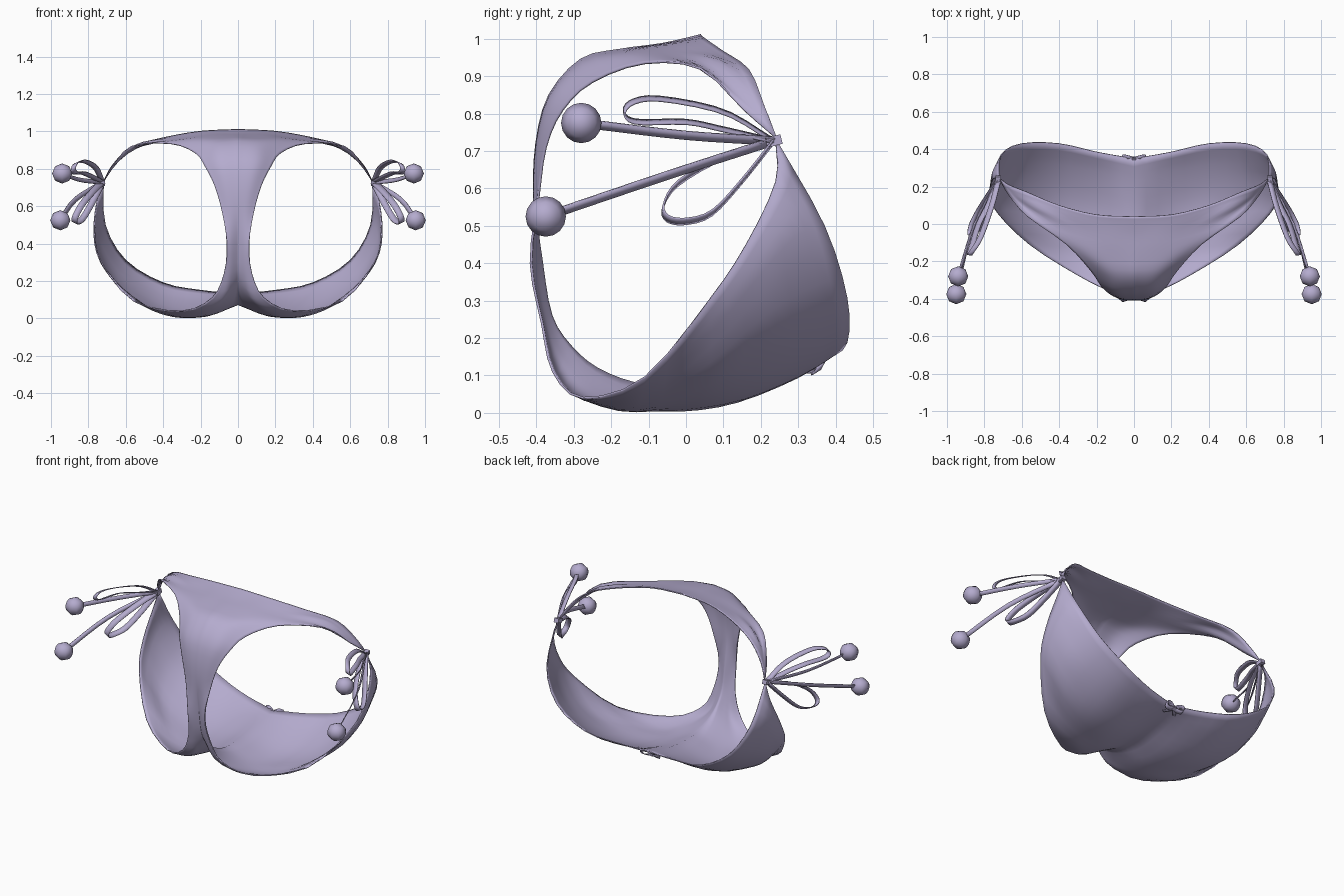
import bpy, bmesh, math
from mathutils import Vector, Matrix

if "Cube" in bpy.data.objects:
    bpy.data.objects.remove(bpy.data.objects["Cube"])

lilac = bpy.data.materials.new("lilac fabric")
lilac.diffuse_color = (0.46, 0.41, 0.62, 1)
lilac.use_nodes = True
lilac.node_tree.nodes["Principled BSDF"].inputs["Base Color"].default_value = lilac.diffuse_color


def spline(points, n):
    """Sample n + 1 points on a Catmull-Rom curve through the points."""
    p = [Vector(q) for q in points]
    p = [2 * p[0] - p[1]] + p + [2 * p[-1] - p[-2]]
    spans, out = len(p) - 3, []
    for k in range(n + 1):
        s = k / n * spans
        i = min(int(s), spans - 1)
        t = s - i
        a, b, c, d = p[i:i + 4]
        out.append(0.5 * (2 * b + (c - a) * t + (2 * a - 5 * b + 4 * c - d) * t ** 2
                          + (3 * b - a - 3 * c + d) * t ** 3))
    return out


def finish(name, bm, mirror=True, thickness=0.0, merge=False):
    bmesh.ops.recalc_face_normals(bm, faces=bm.faces[:])
    mesh = bpy.data.meshes.new(name)
    bm.to_mesh(mesh)
    bm.free()
    mesh.materials.append(lilac)
    ob = bpy.data.objects.new(name, mesh)
    bpy.context.collection.objects.link(ob)
    if mirror:
        m = ob.modifiers.new("mirror", 'MIRROR')
        m.use_mirror_merge = merge
    if thickness:
        s = ob.modifiers.new("thickness", 'SOLIDIFY')
        s.thickness, s.offset = thickness, 0
    bpy.ops.object.select_all(action='DESELECT')
    ob.select_set(True)
    bpy.context.view_layer.objects.active = ob
    bpy.ops.object.shade_smooth_by_angle(angle=math.radians(50))
    return ob


def grid(rows):
    bm = bmesh.new()
    v = [[bm.verts.new(p) for p in row] for row in rows]
    for r, s in zip(v, v[1:]):
        for j in range(len(r) - 1):
            bm.faces.new((r[j], r[j + 1], s[j + 1], s[j]))
    return bm


def ribbon(name, path, width, across, n=16, mirror=True):
    side = Vector(across).normalized() * width / 2
    finish(name, grid([(p - side, p + side) for p in spline(path, n)]), mirror, 0.005)


def block(name, centre, size, angle=0.0, mirror=True):
    bm = bmesh.new()
    m = (Matrix.Translation(centre) @ Matrix.Rotation(angle, 4, 'X')
         @ Matrix.Diagonal((*size, 1)))
    bmesh.ops.create_cube(bm, size=1, matrix=m)
    finish(name, bm, mirror)


# Fabric half: cross rows from centre line to leg edge, back waist first
back_rows = [
    [(0, .35, .13), (.2, .385, .15), (.4, .43, .19), (.6, .43, .31), (.71, .37, .5), (.72, .24, .73)],
    [(0, .22, .10), (.2, .28, .09), (.42, .32, .125), (.63, .32, .26), (.745, .29, .47), (.755, .24, .62)],
    [(0, .08, .08), (.2, .12, .03), (.42, .17, .06), (.64, .20, .20), (.745, .19, .36), (.77, .16, .45)],
    [(0, -.04, .075), (.19, -.02, .01), (.38, .02, .025), (.56, .06, .1), (.68, .07, .22), (.73, .06, .30)],
    [(0, -.14, .08), (.15, -.14, .02), (.29, -.13, .005), (.42, -.12, .03), (.56, -.11, .095)],
    [(0, -.24, .12), (.08, -.25, .07), (.15, -.26, .04), (.22, -.27, .035), (.3, -.275, .04)],
    [(0, -.31, .18), (.04, -.325, .14), (.08, -.34, .11), (.14, -.355, .11)],
]
# Crotch strip up to the front waist
front_rows = [
    [(0, -.36, .26), (.04, -.38, .25), (.075, -.385, .24)],
    [(0, -.385, .4), (.035, -.405, .4), (.06, -.415, .4)],
    [(0, -.405, .57), (.045, -.405, .57), (.085, -.395, .57)],
    [(0, -.4, .72), (.07, -.395, .72), (.125, -.375, .71)],
    [(0, -.365, .85), (.1, -.36, .84), (.175, -.33, .81)],
    [(0, -.28, .945), (.12, -.275, .93), (.23, -.25, .885)],
    [(0, -.18, .97), (.2, -.16, .96), (.36, -.11, .935)],
    [(0, -.07, .985), (.17, -.06, .98), (.35, -.02, .955), (.57, .04, .92)],
    [(0, 0, 1.0), (.2, .01, .99), (.4, .06, .96), (.55, .1, .925), (.67, .155, .81)],
    [(0, .04, 1.01), (.2, .05, 1.0), (.4, .1, .965), (.57, .17, .915), (.67, .21, .82), (.72, .245, .73)],
]
cross = [spline(r, 15) for r in back_rows + front_rows]
columns = [spline(c, 48) for c in zip(*cross)]
finish("fabric_body", grid(list(zip(*columns))), True, 0.006, True)

# Side knots
knot = (.725, .235, .727)
block("side_knot", knot, (.03, .042, .026), math.radians(15))

# Hanging strings with beads
for label, bead, mid in (("upper", (.94, -.28, .775), (.85, .0, .742)),
                         ("lower", (.95, -.375, .525), (.87, -.05, .635))):
    ribbon(label + "_string", [knot, mid, bead], .026, (.5, 0, .85), 8)
    bm = bmesh.new()
    bmesh.ops.create_uvsphere(
        bm, u_segments=16, v_segments=4, radius=.054,
        matrix=Matrix.Translation(bead) @ Matrix.Rotation(math.pi / 2, 4, 'Y'))
    finish(label + "_bead", bm)

# Bow loops at the sides
ribbon("upper_loop", [knot, (.76, .1, .805), (.82, -.07, .84), (.865, -.145, .83),
                      (.88, -.165, .80), (.87, -.13, .778), (.83, .0, .778),
                      (.78, .1, .758), knot], .03, (.9, .1, -.4), 28)
ribbon("lower_loop", [knot, (.77, .1, .685), (.83, -.02, .615), (.865, -.06, .555),
                      (.875, -.05, .52), (.865, .0, .512), (.83, .07, .535),
                      (.78, .15, .62), knot], .034, (.85, .1, .45), 28)

# Small bow at the centre of the back waist
block("back_bow_knot", (0, .345, .12), (.022, .022, .022), math.radians(30), False)
ribbon("back_bow_loop", [(0, .345, .12), (.03, .355, .135), (.06, .36, .13),
                         (.055, .35, .112), (.03, .345, .11), (0, .345, .118)],
       .026, (0, .8, .5), 14)
ribbon("back_bow_tail", [(0, .345, .115), (.02, .325, .108), (.04, .3, .108)],
       .018, (.8, .5, 0), 4)
